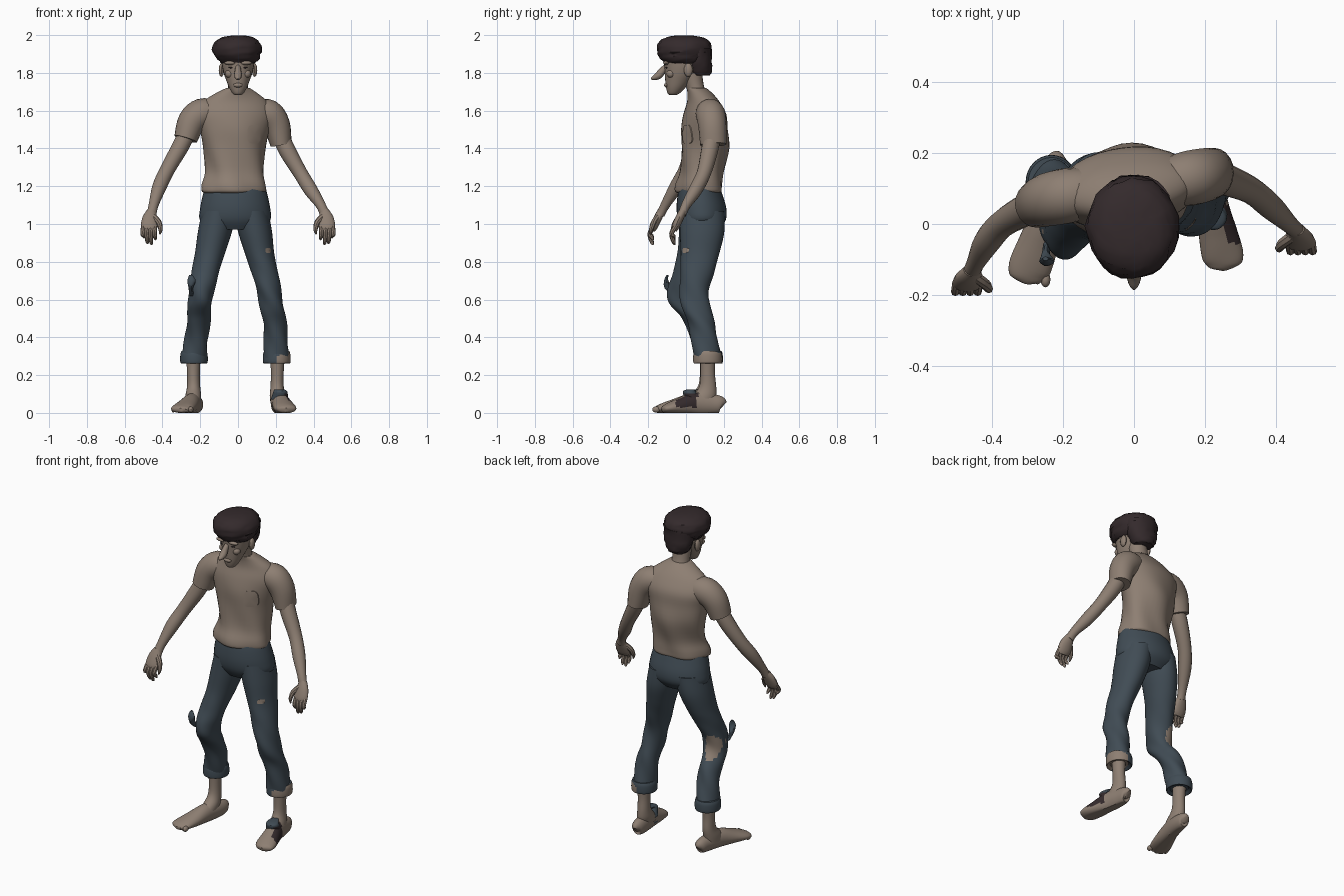
import bpy, bmesh, math, random
from mathutils import Vector

random.seed(4)


def material(name, col):
    m = bpy.data.materials.new(name)
    m.diffuse_color = (*col, 1)
    return m


SKIN = material("skin and cloth beige", (0.27, 0.212, 0.17))
DENIM = material("denim blue grey", (0.052, 0.072, 0.09))
HAIR = material("dark hair brown", (0.034, 0.023, 0.025))


def finish(bm, name, mats, angle=40):
    bmesh.ops.recalc_face_normals(bm, faces=bm.faces)
    me = bpy.data.meshes.new(name)
    bm.to_mesh(me)
    bm.free()
    for m in mats:
        me.materials.append(m)
    ob = bpy.data.objects.new(name, me)
    bpy.context.collection.objects.link(ob)
    bpy.ops.object.select_all(action='DESELECT')
    ob.select_set(True)
    bpy.context.view_layer.objects.active = ob
    bpy.ops.object.shade_smooth_by_angle(angle=math.radians(angle))
    return ob


def spline(secs, sub):
    """Catmull-Rom through all the section values."""
    out = []
    for i in range(len(secs) - 1):
        p = [secs[max(0, min(len(secs) - 1, i + k))] for k in (-1, 0, 1, 2)]
        for s in range(sub):
            t = s / sub
            out.append([0.5 * (2 * b + (c - a) * t + (2 * a - 5 * b + 4 * c - d) * t * t
                               + (3 * b - a - 3 * c + d) * t ** 3) for a, b, c, d in zip(*p)])
    return out + [list(secs[-1])]


def loft(name, secs, mats, n=20, sub=4, level=True, ref=(0, 1, 0), yaw=0, rule=None, warp=None):
    """Skin elliptical sections (x, y, z, width radius, depth radius)."""
    rows = spline(secs, sub)
    bm = bmesh.new()
    rings = []
    for i, (x, y, z, a, b) in enumerate(rows):
        if level:
            u = Vector((math.cos(yaw), math.sin(yaw), 0))
            v = Vector((-math.sin(yaw), math.cos(yaw), 0))
        else:
            t = (Vector(rows[min(i + 1, len(rows) - 1)][:3]) - Vector(rows[max(i - 1, 0)][:3])).normalized()
            u = t.cross(Vector(ref)).normalized()
            v = u.cross(t)
        ring = []
        for k in range(n):
            w = 2 * math.pi * k / n
            p = Vector((x, y, z)) + u * (max(a, .002) * math.cos(w)) + v * (max(b, .002) * math.sin(w))
            ring.append(bm.verts.new(warp(p, w) if warp else p))
        rings.append(ring)
    for r, s in zip(rings, rings[1:]):
        for k in range(n):
            bm.faces.new((r[k], r[(k + 1) % n], s[(k + 1) % n], s[k]))
    bm.faces.new(rings[0])
    bm.faces.new(rings[-1])
    bm.normal_update()
    if rule:
        for f in bm.faces:
            f.material_index = rule(f.calc_center_median(), f.normal)
    return finish(bm, name, mats)


def ball(name, loc, size, mat):
    bm = bmesh.new()
    bmesh.ops.create_uvsphere(bm, u_segments=12, v_segments=8, radius=1)
    for v in bm.verts:
        v.co = Vector(loc) + Vector(c * s for c, s in zip(v.co, size))
    return finish(bm, name, [mat])


def plate(name, target, cx, cz, w, h, mat, off=.005):
    """Thin round-cornered patch laid on the front of a part."""
    bpy.context.view_layer.update()
    bm = bmesh.new()
    pts = []
    for k in range(16):
        a = 2 * math.pi * k / 16
        c, s = math.cos(a), math.sin(a)
        x, z = cx + w * math.copysign(abs(c) ** .6, c), cz + h * math.copysign(abs(s) ** .6, s)
        hit, loc, _, _ = target.ray_cast(Vector((x, -1, z)), Vector((0, 1, 0)))
        if hit:
            pts.append(loc)
    outer = [bm.verts.new(p) for p in pts]
    inner = [bm.verts.new(p + Vector((0, -off, 0))) for p in pts]
    mid = bm.verts.new(sum(pts, Vector()) / len(pts) + Vector((0, -off * 2.5, 0)))
    for i in range(len(pts)):
        j = (i + 1) % len(pts)
        bm.faces.new((outer[i], outer[j], inner[j], inner[i]))
        bm.faces.new((inner[i], inner[j], mid))
    finish(bm, name, [mat])


# Shirt, with soft folds that fade towards the shoulders
def folds(p, w):
    k = max(0, min(1, (1.6 - p.z) / .3)) * .006
    return p + Vector((math.cos(w), math.sin(w), 0)) * k * math.sin(5 * w + 14 * p.z)


shirt = loft("shirt", [(-.02, .07, 1.165, .155, .11), (-.02, .07, 1.175, .17, .122), (-.02, .072, 1.21, .168, .122),
                       (-.015, .085, 1.28, .155, .113), (-.02, .1, 1.4, .165, .125), (-.02, .097, 1.5, .185, .122),
                       (-.02, .1, 1.58, .205, .112), (-.015, .092, 1.645, .175, .085),
                       (-.008, .075, 1.69, .115, .066), (0, .055, 1.72, .062, .052)],
             [SKIN], n=36, yaw=.13, warp=folds)
plate("shirt_pocket", shirt, .085, 1.475, .035, .05, SKIN)
loft("right_sleeve", [(-.12, .09, 1.585, .07, .07), (-.19, .08, 1.585, .08, .078), (-.245, .068, 1.54, .075, .075),
                      (-.277, .055, 1.45, .062, .066)], [SKIN], level=False)
loft("left_sleeve", [(.1, .12, 1.585, .07, .07), (.16, .13, 1.58, .08, .078), (.205, .14, 1.52, .072, .075),
                     (.228, .145, 1.42, .056, .07)], [SKIN], level=False)

# Arms
loft("right_arm", [(-.25, .06, 1.52, .045, .045), (-.305, .04, 1.41, .045, .045), (-.372, 0, 1.29, .039, .039),
                   (-.415, -.05, 1.2, .038, .037), (-.447, -.11, 1.1, .026, .025), (-.458, -.135, 1.05, .026, .022)],
     [SKIN], n=16, level=False)
loft("left_arm", [(.21, .145, 1.5, .045, .045), (.26, .125, 1.39, .045, .045), (.33, .095, 1.27, .038, .038),
                  (.385, .05, 1.18, .037, .036), (.438, 0, 1.1, .026, .025), (.46, -.02, 1.05, .026, .022)],
     [SKIN], n=16, level=False)

# Hands: palm, four curled fingers and a thumb
for side, s, hx, hy in (("right", -1, .458, -.13), ("left", 1, .458, -.015)):
    loft(side + "_palm", [(s * hx, hy, 1.07, .024, .02), (s * (hx + .008), hy - .02, 1.03, .04, .022),
                          (s * (hx + .012), hy - .04, .985, .044, .02), (s * (hx + .012), hy - .048, .965, .03, .014)],
         [SKIN], n=14, level=False)
    for i in range(4):
        x, end = s * (hx - .02 + .021 * i), (.915, .89, .895, .925)[i]
        loft(f"{side}_finger_{i + 1}", [(x, hy - .035, .995, .012, .012), (x + s * .004, hy - .062, .95, .012, .012),
                                        (x, hy - .05, end + .012, .01, .01), (x - s * .003, hy - .043, end, .003, .003)],
             [SKIN], n=8, sub=3, level=False)
    loft(side + "_thumb", [(s * (hx - .005), hy - .015, 1.045, .016, .016), (s * (hx - .038), hy - .04, 1.01, .015, .015),
                           (s * (hx - .048), hy - .055, .97, .011, .011), (s * (hx - .044), hy - .058, .945, .003, .003)],
         [SKIN], n=8, sub=3, level=False)

# Neck and head
loft("neck", [(0, .075, 1.66, .062, .055), (0, .05, 1.72, .052, .048), (0, .03, 1.8, .055, .055)], [SKIN])
loft("head", [(0, -.07, 1.682, .012, .012), (0, -.066, 1.69, .028, .03), (0, -.055, 1.72, .046, .05),
              (0, -.04, 1.76, .062, .07), (0, -.025, 1.8, .076, .088), (0, -.017, 1.85, .086, .1),
              (0, -.015, 1.9, .088, .105), (0, -.01, 1.95, .07, .09)], [SKIN], n=24)
loft("nose", [(0, -.09, 1.845, .012, .012), (0, -.122, 1.815, .016, .018), (0, -.145, 1.787, .021, .02),
              (0, -.172, 1.773, .014, .012), (0, -.186, 1.768, .003, .003)], [SKIN], n=12, level=False, ref=(0, 0, 1))
ball("lips", (0, -.103, 1.735, ), (.026, .013, .012), SKIN)
for s in (-1, 1):
    ball("brow", (s * .04, -.105, 1.853), (.034, .016, .011), SKIN)
    ball("cheek", (s * .045, -.08, 1.795), (.024, .023, .022), SKIN)
    ball("ear", (s * .088, .012, 1.815), (.014, .023, .036), SKIN)
    ball("eye", (s * .036, -.103, 1.828), (.015, .006, .004), HAIR)


# Lumpy hair: overhanging cap plus the nape
def lumps(p, w):
    return p + Vector([random.uniform(-.005, .005) for _ in range(2)] + [0])


loft("hair_cap", [(0, -.01, 1.85, .088, .1), (0, -.012, 1.87, .108, .118), (-.004, -.012, 1.9, .126, .138),
                  (-.004, -.01, 1.935, .13, .144), (-.004, -.008, 1.97, .112, .128), (0, -.01, 1.99, .075, .09),
                  (0, -.01, 1.998, .03, .04)], [HAIR], n=28, sub=3, warp=lumps)
loft("hair_nape", [(0, .08, 1.785, .055, .045), (0, .075, 1.81, .075, .06), (0, .07, 1.86, .09, .068),
                   (0, .06, 1.93, .1, .075)], [HAIR], n=22, sub=3, warp=lumps)

# Trousers: seat, legs with a torn right knee and a small hole on the left thigh
loft("trouser_seat", [(-.015, .072, 1.195, .16, .108), (-.015, .075, 1.15, .172, .12), (-.015, .082, 1.08, .186, .132),
                      (-.015, .085, 1.02, .186, .125), (-.015, .08, .97, .13, .09)], [DENIM], n=32)


def knee_hole(c, nrm):
    return int(nrm.y < .2 and ((c.x + .22) / .04) ** 2 + ((c.z - .615) / .075) ** 2 < 1)


def rumple(p, w):
    k = .004 * max(0, min(1, (.85 - p.z) / .25))
    return p + Vector((math.cos(w), math.sin(w), 0)) * k * math.sin(3 * w + 30 * p.z)


right_leg = loft("right_trouser_leg",
                 [(-.1, .085, 1.07, .09, .118), (-.122, .078, .96, .09, .115), (-.147, .055, .85, .08, .1),
                  (-.172, .02, .75, .073, .088), (-.19, -.012, .66, .067, .083), (-.2, -.008, .58, .063, .08),
                  (-.208, .05, .5, .062, .074), (-.218, .09, .41, .062, .068), (-.232, .115, .29, .064, .072)],
                 [DENIM, SKIN], n=40, sub=6, rule=knee_hole, warp=rumple)
left_leg = loft("left_trouser_leg",
                [(.07, .085, 1.07, .09, .118), (.09, .085, .96, .09, .118), (.113, .075, .85, .078, .103),
                 (.14, .06, .75, .071, .09), (.163, .045, .65, .065, .078), (.182, .055, .55, .063, .076),
                 (.197, .088, .45, .062, .07), (.205, .11, .29, .066, .072)],
                [DENIM], n=32, sub=5, warp=rumple)
plate("thigh_hole", left_leg, .16, .86, .015, .013, SKIN, .002)
loft("torn_knee_flap", [(-.245, -.06, .62, .012, .012), (-.25, -.092, .66, .012, .022), (-.246, -.105, .7, .022, .012),
                        (-.25, -.098, .73, .008, .006)], [DENIM], n=10)

# Rolled cuffs, the left one partly faded
for side, x, y, rule in (("right", -.233, .118, None),
                         ("left", .205, .115, lambda c, nrm: int(c.z < .318 - .45 * max(0, .275 - c.x) + .012 and c.x > .2))):
    loft(side + "_cuff", [(x, y, .275, .05, .055), (x, y, .262, .068, .072), (x, y, .275, .073, .077),
                          (x, y, .31, .072, .076), (x, y, .328, .066, .07)], [DENIM, SKIN], n=32, rule=rule)

# Shins and feet
loft("right_shin", [(-.236, .115, .34, .042, .045), (-.236, .112, .22, .034, .038), (-.235, .108, .14, .035, .045),
                    (-.237, .08, .09, .042, .065), (-.24, .06, .05, .042, .075)], [SKIN])
loft("left_shin", [(.21, .115, .34, .042, .045), (.208, .115, .22, .034, .038), (.207, .115, .14, .035, .045),
                   (.21, .095, .09, .042, .065), (.215, .07, .05, .042, .075)], [SKIN])


def flat_sole(p, w):
    return Vector((p.x, p.y, max(p.z, 0)))


def slipper(c, nrm):
    if -.055 < c.y < .06 and c.z > .03:
        return 2 if c.x > .25 - .2 * c.y and nrm.z < .75 else 1 if nrm.z > .15 else 0
    return 0


FOOT = [(-.218, .192, .035, .012, .02), (-.22, .178, .042, .032, .04), (-.225, .12, .045, .04, .05),
        (-.245, .03, .048, .046, .055), (-.272, -.06, .034, .057, .04), (-.295, -.125, .024, .06, .026),
        (-.3, -.155, .018, .046, .018), (-.302, -.168, .015, .012, .01)]
loft("right_foot", FOOT, [SKIN], n=24, level=False, ref=(0, 0, 1), warp=flat_sole)
for i in range(5):
    ball("right_toe", (-.25 - .023 * i, -.157 + .008 * i, .018), (.014 - .001 * i, .022, .016), SKIN)
loft("left_foot", [(.21 + (-x - .22) * .55, y * .9 + .022, z * 1.04, a * .97, b * 1.1) for x, y, z, a, b in FOOT],
     [SKIN, DENIM, HAIR], n=32, sub=6, level=False, ref=(0, 0, 1), rule=slipper, warp=flat_sole)

# Raised strap across the left slipper
loft("slipper_strap", [(.218, .045, .07, .046, .05), (.222, .03, .09, .042, .042), (.224, .018, .115, .036, .034),
                       (.218, .04, .125, .025, .03)], [DENIM, HAIR], n=20,
     rule=lambda c, nrm: int(c.x > .245 and c.z < .1))
